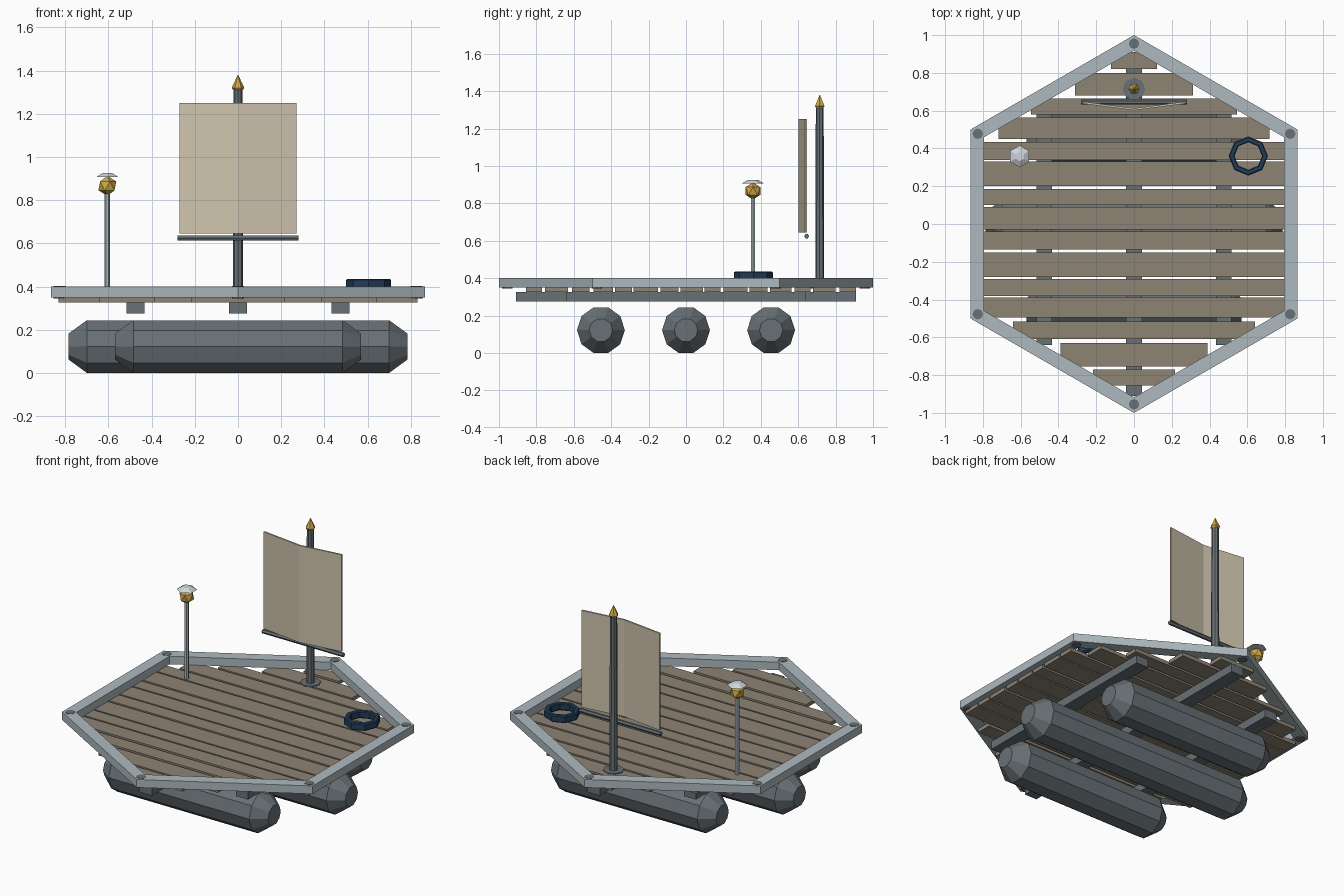
import bpy, bmesh, math
from mathutils import Vector, Matrix

if "Cube" in bpy.data.objects:
    bpy.data.objects.remove(bpy.data.objects["Cube"])


def material(name, rgb):
    m = bpy.data.materials.new(name)
    m.diffuse_color = (*rgb, 1)
    m.use_nodes = True
    m.node_tree.nodes["Principled BSDF"].inputs["Base Color"].default_value = m.diffuse_color
    return m


STEEL = material("pale steel", (0.42, 0.49, 0.52))
DARK = material("dark grey", (0.14, 0.165, 0.18))
WOOD = material("weathered wood", (0.27, 0.23, 0.175))
SAIL = material("canvas", (0.62, 0.55, 0.42))
GOLD = material("gold", (0.62, 0.40, 0.06))
NAVY = material("navy", (0.015, 0.045, 0.10))
LIGHT = material("light grey", (0.62, 0.67, 0.70))


def finish(name, bm, mat):
    bmesh.ops.recalc_face_normals(bm, faces=bm.faces)
    me = bpy.data.meshes.new(name)
    bm.to_mesh(me)
    bm.free()
    me.materials.append(mat)
    ob = bpy.data.objects.new(name, me)
    bpy.context.collection.objects.link(ob)
    return ob


def box(name, lo, hi, mat):
    bm = bmesh.new()
    lo, hi = Vector(lo), Vector(hi)
    size = hi - lo
    bmesh.ops.create_cube(bm, size=1, matrix=Matrix.Translation((lo + hi) / 2)
                          @ Matrix.Diagonal((*size, 1)))
    return finish(name, bm, mat)


def lathe(name, profile, sides, mat, loc=(0, 0, 0), axis="Z", turn=0.0, closed=False):
    """Faceted solid from (radius, height) points; closed=True makes a ring."""
    bm = bmesh.new()
    rings = []
    for r, h in profile:
        ring = []
        for i in range(sides):
            a = turn + 2 * math.pi * i / sides
            u, v = r * math.cos(a), r * math.sin(a)
            p = (u, v, h) if axis == "Z" else (h, u, v)
            ring.append(bm.verts.new(Vector(p) + Vector(loc)))
        rings.append(ring)
    pairs = list(zip(rings, rings[1:]))
    if closed:
        pairs.append((rings[-1], rings[0]))
    for a, b in pairs:
        for i in range(sides):
            j = (i + 1) % sides
            bm.faces.new((a[i], a[j], b[j], b[i]))
    if not closed:
        bm.faces.new(rings[0])
        bm.faces.new(rings[-1])
    return finish(name, bm, mat)


# Floats: three tapered decagonal drums lying along x
for label, y, L in (("front", -0.455, 0.57), ("middle", 0, 0.785), ("back", 0.455, 0.57)):
    t = L - 0.085
    lathe(label + "_float", [(0.063, -L), (0.128, -t), (0.128, t), (0.063, L)],
          10, DARK, (0, y, 0.122), "X")

# Beams under the deck
for label, x, L in (("left", -0.475, 0.64), ("middle", 0, 0.91), ("right", 0.475, 0.64)):
    box(label + "_beam", (x - 0.042, -L, 0.275), (x + 0.042, L, 0.326), DARK)

# Deck planks, cut to fit inside the hexagon
planks = [(0.82, 0.91), (0.68, 0.80), (0.58, 0.665), (0.45, 0.565), (0.34, 0.435),
          (0.20, 0.33), (0.10, 0.185), (-0.03, 0.09), (-0.135, -0.04), (-0.28, -0.15),
          (-0.38, -0.29), (-0.495, -0.39), (-0.61, -0.515), (-0.755, -0.63), (-0.855, -0.77)]
for i, (y0, y1) in enumerate(planks):
    far = max(abs(y0), abs(y1))
    half = min(0.83, math.sqrt(3) * (1 - far) - 0.035)
    box(f"plank_{i + 1}", (-half, y0, 0.327), (half, y1, 0.35), WOOD)

# Hexagonal rim with corner pegs
k = 0.795 / 0.866
lathe("deck_rim", [(1, 0.35), (1, 0.40), (k, 0.40), (k, 0.35)], 6, STEEL,
      turn=math.pi / 2, closed=True)
for i in range(6):
    a = math.pi / 2 + i * math.pi / 3
    lathe(f"corner_peg_{i + 1}", [(0.028, 0.345), (0.028, 0.402)], 8, DARK,
          (0.955 * math.cos(a), 0.955 * math.sin(a), 0))

# Mast, foot plate and finial
MY = 0.715
lathe("mast_foot", [(0.06, 0.345), (0.06, 0.355)], 8, DARK, (0, MY, 0))
lathe("mast", [(0.024, 0.33), (0.021, 1.32)], 8, DARK, (0, MY, 0))
lathe("mast_finial", [(0.022, 1.31), (0.029, 1.32), (0.001, 1.38)], 6, GOLD, (0, MY, 0))

# Boom and bellied sail
lathe("boom", [(0.013, -0.28), (0.013, 0.28)], 6, DARK, (0, 0.645, 0.624), "X")
bm = bmesh.new()
outline = [(-0.27, 0.637), (0, 0.602), (0.27, 0.637), (0.27, 0.648), (0, 0.613), (-0.27, 0.648)]
low = [bm.verts.new((x, y, 0.645)) for x, y in outline]
top = [bm.verts.new((x, y, 1.25)) for x, y in outline]
for i in range(6):
    j = (i + 1) % 6
    bm.faces.new((low[i], low[j], top[j], top[i]))
for ring in (low, top):
    bm.faces.new((ring[0], ring[1], ring[4], ring[5]))
    bm.faces.new((ring[1], ring[2], ring[3], ring[4]))
finish("sail", bm, SAIL)

# Lantern on a pole
LX, LY = -0.605, 0.358
lathe("lantern_pole", [(0.013, 0.34), (0.013, 0.84)], 6, STEEL, (LX, LY, 0))
bm = bmesh.new()
bmesh.ops.create_icosphere(bm, subdivisions=1, radius=0.046,
                           matrix=Matrix.Translation((LX, LY, 0.866)))
finish("lantern_globe", bm, GOLD)
lathe("lantern_cap", [(0.058, 0.907), (0.025, 0.926)], 6, LIGHT, (LX, LY, 0), turn=math.pi / 2)

# Life ring on the deck
lathe("life_ring", [(0.104, 0.397), (0.104, 0.43), (0.098, 0.435), (0.078, 0.435),
                    (0.073, 0.43), (0.073, 0.397), (0.08, 0.39), (0.096, 0.39)],
      8, NAVY, (0.605, 0.36, 0), closed=True)
